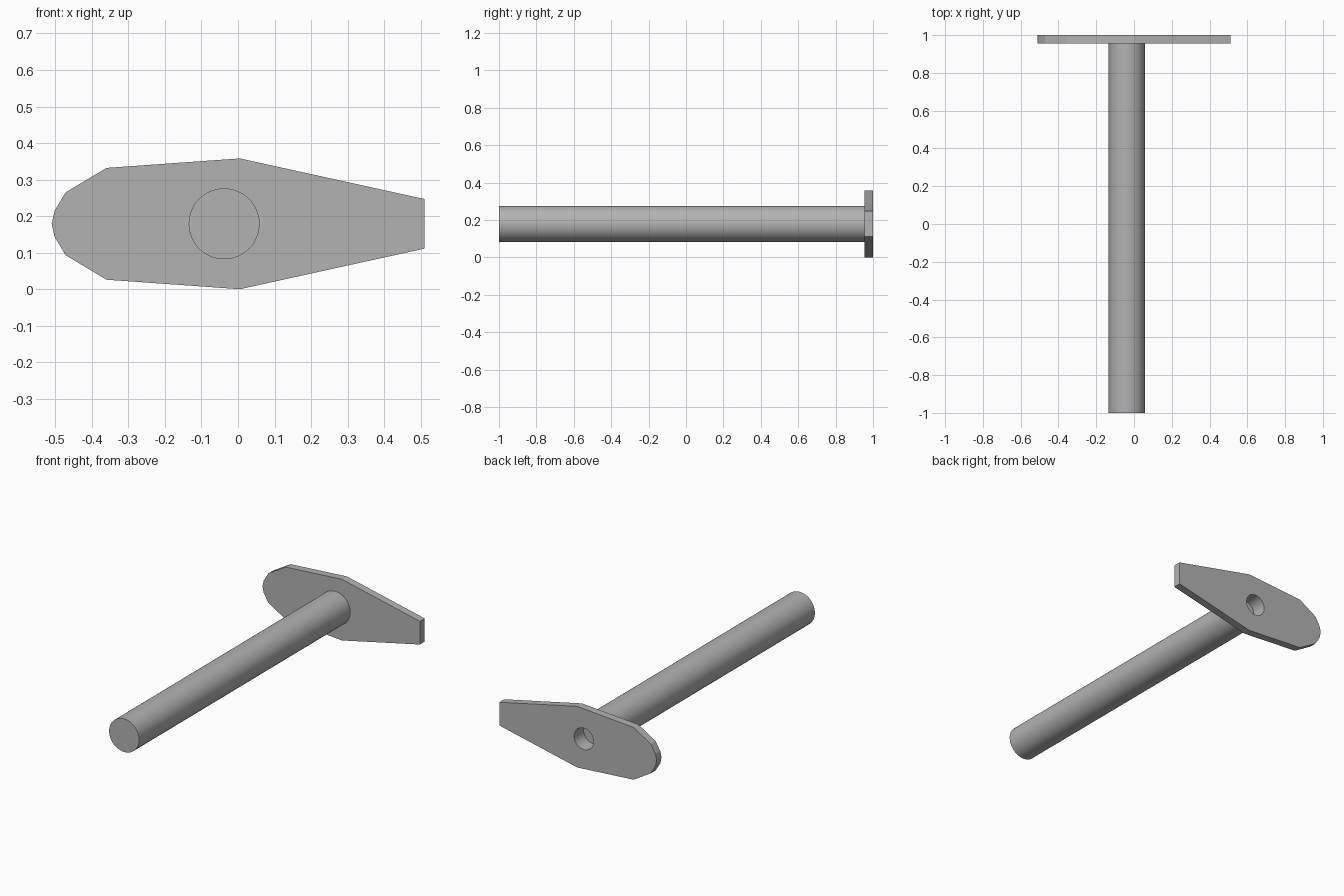
import bpy, bmesh, math
from mathutils import Matrix, Vector

cube = bpy.data.objects.get("Cube")
if cube:
    bpy.data.objects.remove(cube, do_unlink=True)

grey = bpy.data.materials.new("plain grey")
grey.use_nodes = True
grey.diffuse_color = (0.45, 0.45, 0.45, 1)
grey.node_tree.nodes["Principled BSDF"].inputs["Base Color"].default_value = (0.45, 0.45, 0.45, 1)

MID_Z, SHAFT_X = 0.179, -0.038
PLATE_Y, BACK_Y, HOLE_END = 0.955, 1.0, 0.912
SHAFT_R, HOLE_R, SIDES = 0.097, 0.063, 48


def finish(name, bm, angle):
    bmesh.ops.recalc_face_normals(bm, faces=bm.faces)
    mesh = bpy.data.meshes.new(name)
    bm.to_mesh(mesh)
    bm.free()
    mesh.materials.append(grey)
    obj = bpy.data.objects.new(name, mesh)
    bpy.context.collection.objects.link(obj)
    bpy.ops.object.select_all(action="DESELECT")
    obj.select_set(True)
    bpy.context.view_layer.objects.active = obj
    bpy.ops.object.shade_smooth_by_angle(angle=math.radians(angle))


def ring(bm, radius, y):
    turns = [2 * math.pi * i / SIDES for i in range(SIDES)]
    return [bm.verts.new((SHAFT_X + radius * math.cos(a), y, MID_Z + radius * math.sin(a)))
            for a in turns]


def bridge(bm, a, b):
    for i in range(len(a)):
        j = (i + 1) % len(a)
        bm.faces.new((a[i], a[j], b[j], b[i]))


# Shaft: closed at the front, with a shallow blind bore at the plate end
bm = bmesh.new()
rings = [ring(bm, r, y) for r, y in
         [(SHAFT_R, -1), (SHAFT_R, PLATE_Y), (HOLE_R, PLATE_Y), (HOLE_R, HOLE_END)]]
for a, b in zip(rings, rings[1:]):
    bridge(bm, a, b)
bm.faces.new(rings[0])
bm.faces.new(rings[-1])
finish("shaft", bm, 30)

# Plate: half outline mirrored about its middle line, with a round hole
half = [(0.51, 0.068), (0.005, 0.179), (-0.36, 0.153), (-0.472, 0.086), (-0.502, 0.036)]
outline = half + [(-0.51, 0)] + [(x, -h) for x, h in reversed(half)]
bm = bmesh.new()
sides = []
for y in (PLATE_Y, BACK_Y):
    outer = [bm.verts.new((x, y, MID_Z + h)) for x, h in outline]
    hole = ring(bm, HOLE_R, y)
    edges = [bm.edges.new((loop[i - 1], loop[i])) for loop in (outer, hole)
             for i in range(len(loop))]
    bmesh.ops.triangle_fill(bm, edges=edges, use_beauty=True, normal=(0, 1, 0))
    sides.append((outer, hole))
for a, b in zip(*sides):
    bridge(bm, a, b)
finish("head_plate", bm, 12)
